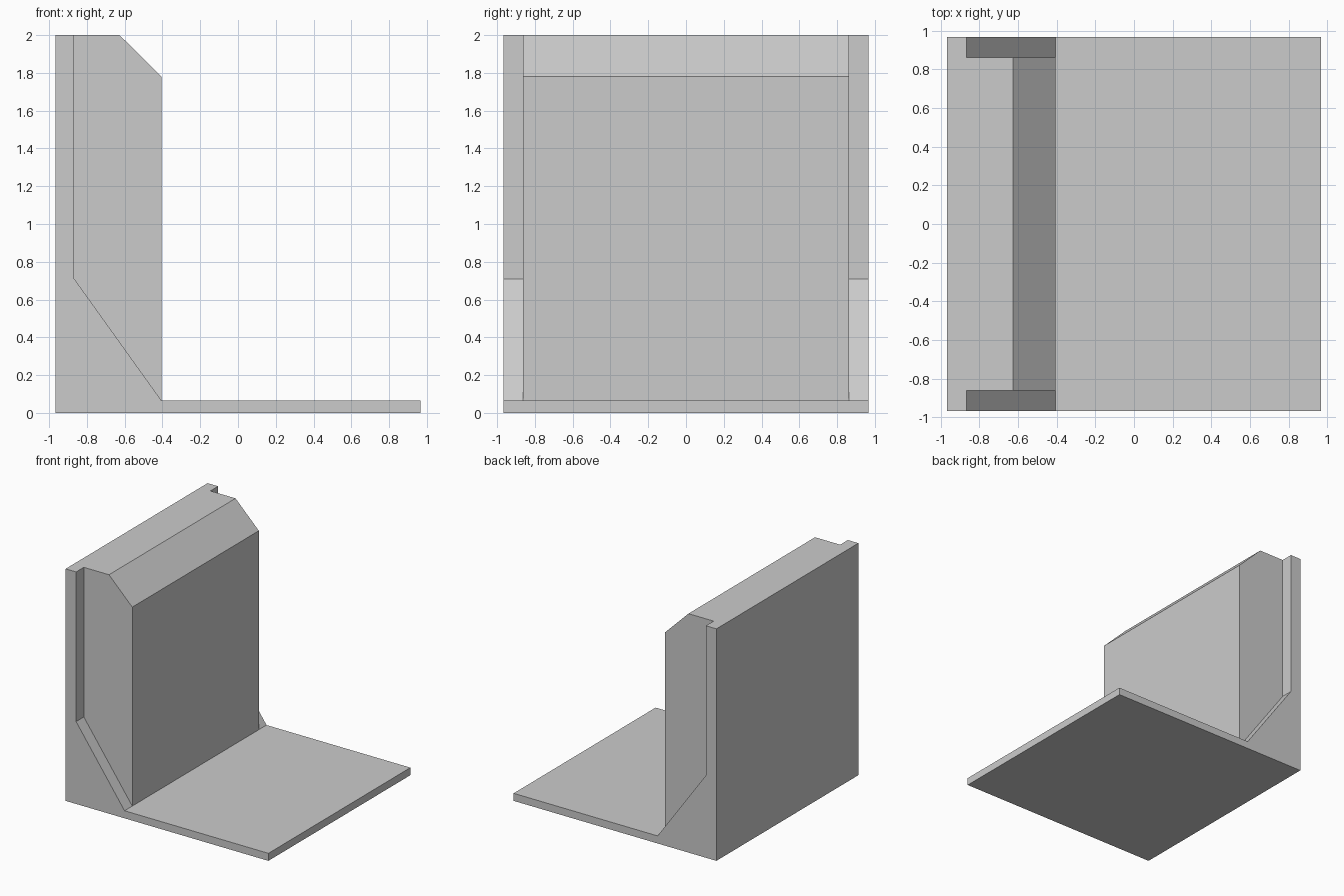
import bpy
import bmesh

cube = bpy.data.objects.get("Cube")
if cube:
    bpy.data.objects.remove(cube, do_unlink=True)

grey = bpy.data.materials.new("plain_grey")
grey.use_nodes = True
colour = (0.6, 0.6, 0.6, 1)
grey.diffuse_color = colour
grey.node_tree.nodes["Principled BSDF"].inputs["Base Color"].default_value = colour


def extrude_profile(name, profile, half_width):
    """Extrude an x-z outline symmetrically along y."""
    bm = bmesh.new()
    face = bm.faces.new([bm.verts.new((x, -half_width, z)) for x, z in profile])
    result = bmesh.ops.extrude_face_region(bm, geom=[face])
    verts = [g for g in result["geom"] if isinstance(g, bmesh.types.BMVert)]
    bmesh.ops.translate(bm, verts=verts, vec=(0, 2 * half_width, 0))
    bmesh.ops.recalc_face_normals(bm, faces=bm.faces)
    mesh = bpy.data.meshes.new(name)
    bm.to_mesh(mesh)
    bm.free()
    mesh.materials.append(grey)
    obj = bpy.data.objects.new(name, mesh)
    bpy.context.collection.objects.link(obj)
    return obj


OUTER = 0.967   # half size of the square base
PANEL = -0.867  # inner face of the back panel
FRONT = -0.405  # front face of the upright block
BASE = 0.065    # base plate thickness
TOP = 2.0

# Base plate, back panel and sloped gussets share one outline
extrude_profile("base_and_back_panel", [
    (-OUTER, 0), (OUTER, 0), (OUTER, BASE), (FRONT, BASE),
    (PANEL, 0.71), (PANEL, TOP), (-OUTER, TOP)], OUTER)

# Narrower upright block with a chamfered top edge, seated on the slope
extrude_profile("upright_block", [
    (FRONT, BASE), (FRONT, 1.78), (-0.627, TOP),
    (PANEL, TOP), (PANEL, 0.71)], 0.862)
